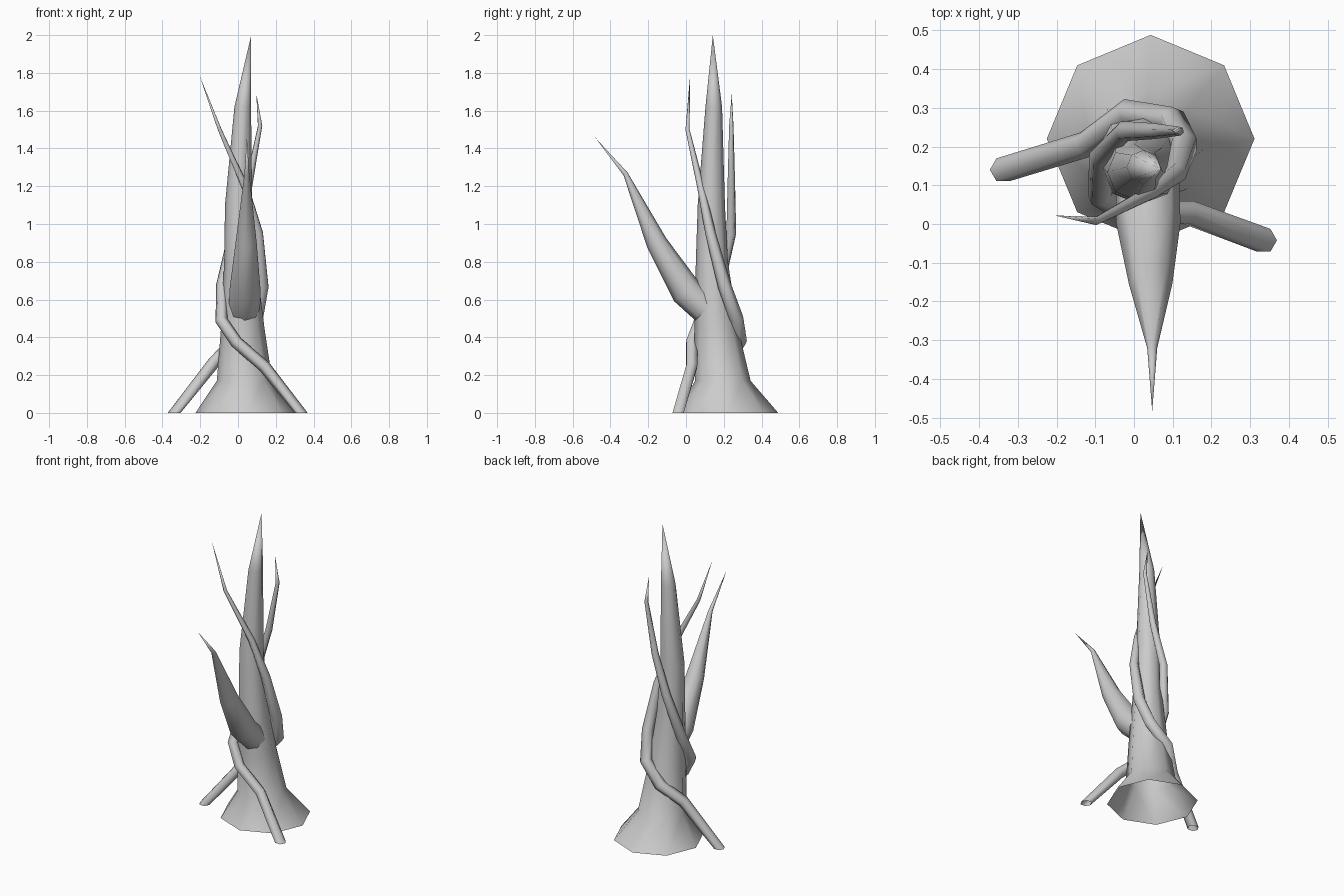
import bpy, bmesh, math
from mathutils import Vector


def tube(name, path, sides, level=False):
    """Tapered open-ended tube along (x, y, z, radius); radius 0 closes to a tip."""
    bm = bmesh.new()
    pts = [Vector(p[:3]) for p in path]
    rings = []
    ref = Vector((1, 0, 0))
    for i, p in enumerate(path):
        if p[3] == 0:
            rings.append([bm.verts.new(pts[i])])
            continue
        a = pts[i] - pts[i - 1] if i else pts[1] - pts[0]
        b = pts[i + 1] - pts[i] if i + 1 < len(pts) else a
        t = (a.normalized() + b.normalized()).normalized()
        if level or p[2] == 0:
            t = Vector((0, 0, 1))
        ref = (ref - t * ref.dot(t)).normalized()
        side = t.cross(ref)
        ring = []
        for k in range(sides):
            ang = 2 * math.pi * k / sides
            ring.append(bm.verts.new(pts[i] + p[3] * (ref * math.cos(ang) + side * math.sin(ang))))
        rings.append(ring)
    for lo, hi in zip(rings, rings[1:]):
        for k in range(sides):
            n = (k + 1) % sides
            if len(hi) == 1:
                bm.faces.new((lo[k], lo[n], hi[0]))
            else:
                bm.faces.new((lo[k], lo[n], hi[n], hi[k]))
    me = bpy.data.meshes.new(name)
    bm.to_mesh(me)
    bm.free()
    me.shade_smooth()
    ob = bpy.data.objects.new(name, me)
    bpy.context.collection.objects.link(ob)
    return ob


# Flared trunk rising to a spike
tube("trunk", [(0.043, 0.22, 0, 0.268), (0.035, 0.195, 0.17, 0.147),
               (0.025, 0.16, 0.45, 0.115), (0.012, 0.137, 0.8, 0.085),
               (0.003, 0.134, 1.1, 0.072), (0.025, 0.147, 1.62, 0.044),
               (0.07, 0.142, 2.0, 0)], 8, level=True)

# Thick branch leaning to the front
tube("front_branch", [(0.035, 0.105, 0.55, 0.082), (0.037, 0.002, 0.643, 0.083),
                      (0.043, -0.155, 0.9, 0.056), (0.047, -0.32, 1.265, 0.013),
                      (0.047, -0.483, 1.46, 0)], 8)

# Vine from the right foot, winding past the front and left to the back
tube("right_vine", [(0.335, -0.042, 0, 0.034), (0.14, 0.03, 0.245, 0.033),
                    (-0.01, 0.03, 0.375, 0.033), (-0.088, 0.075, 0.49, 0.033),
                    (-0.085, 0.175, 0.68, 0.031), (-0.025, 0.24, 0.95, 0.027),
                    (0.055, 0.24, 1.2, 0.021), (0.117, 0.24, 1.52, 0.012),
                    (0.097, 0.242, 1.69, 0)], 6)

# Vine from the left foot, winding behind and around the right to the front
tube("left_vine", [(-0.338, 0.14, 0, 0.034), (-0.125, 0.205, 0.27, 0.034),
                   (-0.015, 0.288, 0.38, 0.036), (0.1, 0.267, 0.5, 0.037),
                   (0.13, 0.205, 0.67, 0.036), (0.108, 0.13, 0.95, 0.028),
                   (0.04, 0.08, 1.19, 0.02), (-0.097, 0.008, 1.5, 0.011),
                   (-0.205, 0.022, 1.79, 0)], 6)
